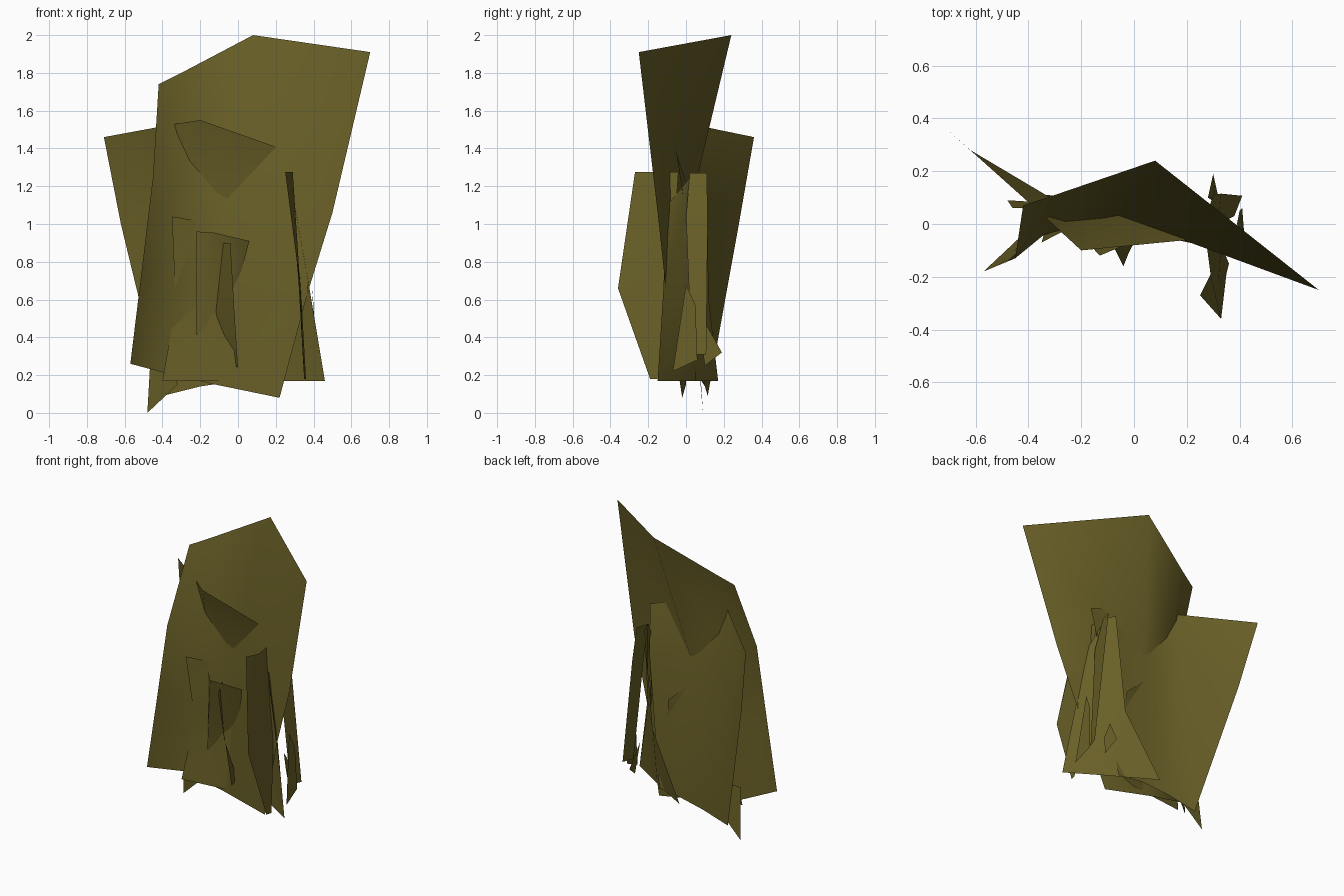
import bpy

olive = bpy.data.materials.new("olive")
olive.diffuse_color = (0.14, 0.115, 0.02, 1)


def sheet(name, *rows):
    """Smooth open sheet skinned between rows of equal length."""
    n = len(rows[0])
    verts = [p for r in rows for p in r]
    faces = []
    for j in range(len(rows) - 1):
        for i in range(n - 1):
            a = j * n + i
            faces.append((a + n, a + n + 1, a + 1, a))
    me = bpy.data.meshes.new(name)
    me.from_pydata(verts, [], faces)
    me.materials.append(olive)
    ob = bpy.data.objects.new(name, me)
    bpy.context.collection.objects.link(ob)
    bpy.ops.object.select_all(action='DESELECT')
    ob.select_set(True)
    bpy.context.view_layer.objects.active = ob
    bpy.ops.object.shade_smooth_by_angle(angle=0.8)
    return ob


# large back sheet, flaring towards the top
sheet("large_sheet",
      [(-.42, .07, 1.74), (-.30, .11, 1.80), (.08, .24, 2.0), (.70, -.25, 1.91)],
      [(-.45, -.13, 1.25), (-.34, -.04, 1.21), (-.06, .03, 1.12), (.50, -.15, 1.06)],
      [(-.51, -.155, .75), (-.37, -.02, .7), (-.08, .03, .65), (.37, -.105, .64)],
      [(-.57, -.18, .26), (-.40, -.02, .215), (-.12, .0, .15), (.22, -.02, .08)])

# second sheet crossing it: collar in front, wing at the back left
sheet("crossing_sheet",
      [(-.71, .36, 1.46), (-.33, .02, 1.53), (-.20, -.10, 1.55), (.31, -.05, 1.37)],
      [(-.62, .28, 1.0), (-.30, .09, 1.18), (-.09, .05, 1.08), (.28, .0, 1.05)],
      [(-.40, .115, .09), (-.2, .10, .14), (0, .08, .17), (.17, .05, .17)])

# low front sheet
sheet("lower_front_sheet",
      [(-.35, -.07, 1.04), (-.12, .05, 1.0), (.10, .05, .8)],
      [(-.33, .0, .57), (-.06, .02, .6), (.13, .03, .5)],
      [(-.40, -.046, .17), (0, .0, .17), (.16, .03, .20)])

# right rear sheet with a flat bottom edge
sheet("right_rear_sheet",
      [(.30, -.10, 1.10), (.265, .04, 1.27), (.24, .11, 1.27)],
      [(.38, -.12, .65), (.27, .03, .7), (.17, .12, .6)],
      [(.46, -.15, .17), (.22, .0, .17), (-.07, .17, .17)])

# right outer strip
sheet("right_outer_strip",
      [(.27, .02, 1.27), (.30, .11, 1.27)],
      [(.32, .0, 1.04), (.33, .115, 1.04)],
      [(.38, .03, .31), (.41, .107, .31)])

# right front blade
sheet("right_front_blade",
      [(.25, -.27, 1.275), (.29, -.19, 1.275), (.27, -.04, 1.275)],
      [(.33, -.36, .66), (.32, -.22, .70), (.33, -.08, .70)],
      [(.35, -.19, .18), (.355, -.17, .18), (.36, -.15, .18)])

# folded flap on the front
sheet("front_flap",
      [(-.22, -.01, .96), (-.13, -.12, .955), (.06, -.04, .91)],
      [(-.22, -.02, .41), (-.13, .015, .51), (.0, .02, .68)])

# narrow front spike
sheet("front_spike",
      [(-.12, .0, .90), (-.04, -.16, .90)],
      [(-.12, .02, .5), (-.02, -.11, .55)],
      [(-.02, .02, .25), (.0, -.07, .24)])

# small darts near the base
sheet("right_dart", [(.39, .0, .68), (.40, .05, .57)],
      [(.42, -.07, .22), (.41, .06, .28)])
sheet("rear_dart", [(.28, .10, .48), (.30, .19, .32)],
      [(.31, .08, .38), (.32, .10, .25)])
sheet("left_base_dart", [(-.46, .06, .35), (-.36, .06, .35)],
      [(-.48, .09, .0), (-.32, .08, .15)])
